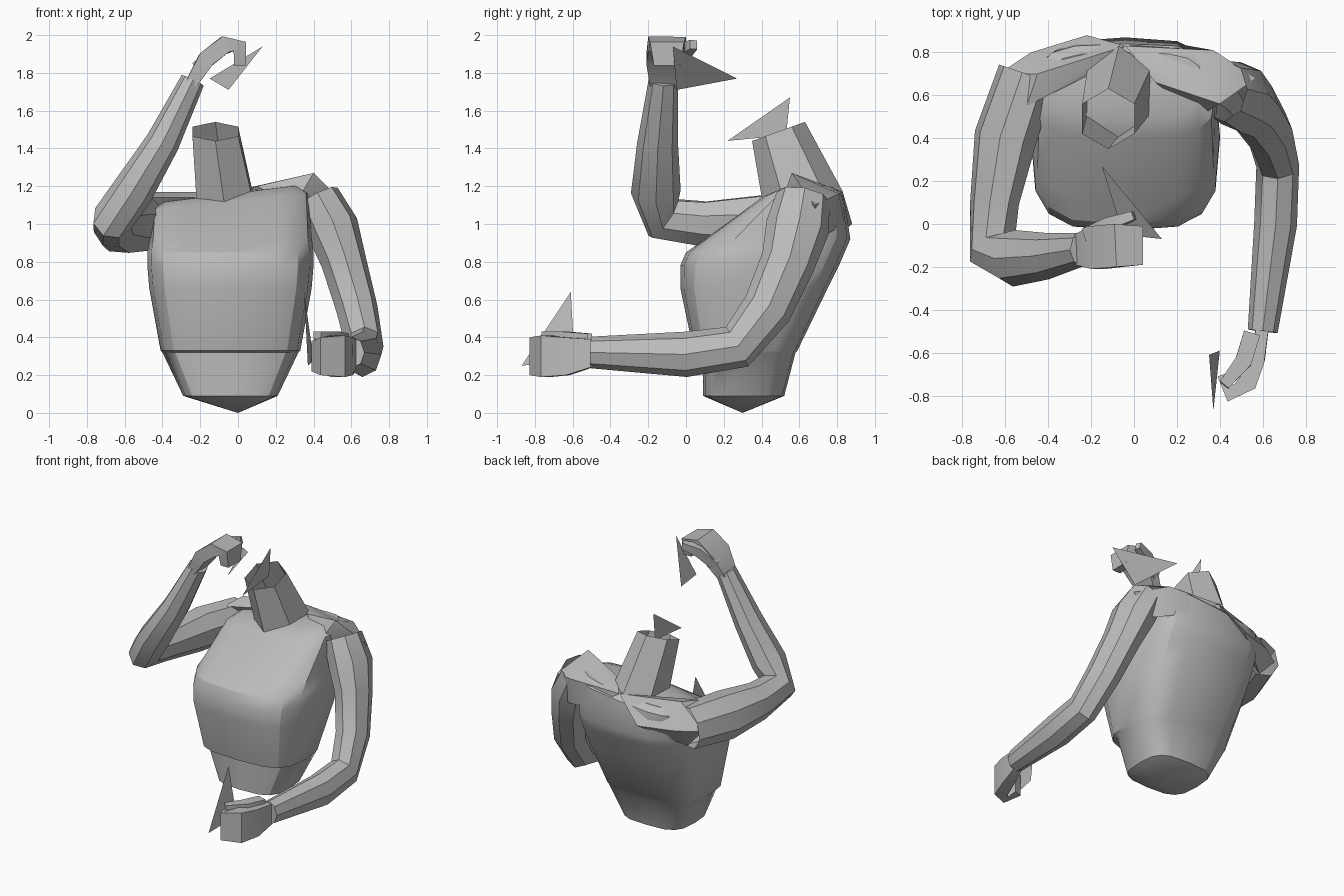
import bpy, bmesh, math
from mathutils import Vector

if "Cube" in bpy.data.objects:
    bpy.data.objects.remove(bpy.data.objects["Cube"], do_unlink=True)

# One plain grey for everything
grey = bpy.data.materials.new("plain grey")
grey.use_nodes = True
GREY = (0.5, 0.5, 0.5, 1)
grey.diffuse_color = GREY
grey.node_tree.nodes["Principled BSDF"].inputs["Base Color"].default_value = GREY


def finish(name, bm, smooth=True):
    """Turn a bmesh into a shaded, coloured object."""
    bmesh.ops.recalc_face_normals(bm, faces=bm.faces[:])
    mesh = bpy.data.meshes.new(name)
    bm.to_mesh(mesh)
    bm.free()
    mesh.materials.append(grey)
    part = bpy.data.objects.new(name, mesh)
    bpy.context.collection.objects.link(part)
    if smooth:
        bpy.ops.object.select_all(action='DESELECT')
        part.select_set(True)
        bpy.context.view_layer.objects.active = part
        bpy.ops.object.shade_smooth_by_angle(angle=math.radians(30))


def skin(name, rings, start=None, end=None, smooth=True):
    """Bridge rings of points; close each end with a fan to a point if given."""
    bm = bmesh.new()
    loops = [[bm.verts.new(point) for point in ring] for ring in rings]
    count = len(loops[0])
    for lower, upper in zip(loops, loops[1:]):
        for i in range(count):
            j = (i + 1) % count
            bm.faces.new((lower[i], lower[j], upper[j], upper[i]))
    for loop, tip in ((loops[0], start), (loops[-1], end)):
        if tip is not None:
            apex = bm.verts.new(tip)
            for i in range(count):
                bm.faces.new((loop[i], loop[(i + 1) % count], apex))
    finish(name, bm, smooth)


def section(center, rx, ry, pitch=0, roll=0, sides=16, power=1, turn=0):
    """Rounded box section around a center, tilted by pitch and roll."""
    points = []
    for i in range(sides):
        angle = math.tau * i / sides + turn
        c, s = math.cos(angle), math.sin(angle)
        x = rx * math.copysign(abs(c) ** power, c)
        y = ry * math.copysign(abs(s) ** power, s)
        points.append(Vector(center) + Vector((x, y, pitch * y + roll * x)))
    return points


def limb(name, path, ref, ratio, sides=8, turn=0):
    """Tube along (x, y, z, radius along ref); ratio scales the other radius."""
    centers = [Vector(step[:3]) for step in path]
    rings = []
    for i, center in enumerate(centers):
        ahead = centers[min(i + 1, len(centers) - 1)]
        behind = centers[max(i - 1, 0)]
        tangent = (ahead - behind).normalized()
        across = tangent.cross(Vector(ref)).normalized()
        along = across.cross(tangent)
        radius = path[i][-1]
        ring = []
        for k in range(sides):
            angle = math.tau * k / sides + turn
            offset = across * ratio * math.cos(angle) + along * math.sin(angle)
            ring.append(center + offset * radius)
        rings.append(ring)
    skin(name, rings, end=centers[-1])


def box_limb(name, path, ref, ratio):
    """Four-sided limb whose radii are half widths."""
    wide = [step[:3] + (step[-1] * math.sqrt(2),) for step in path]
    limb(name, wide, ref, ratio, sides=4, turn=math.pi / 4)


def hull(name, *points):
    bm = bmesh.new()
    for point in points:
        bm.verts.new(point)
    bmesh.ops.convex_hull(bm, input=bm.verts[:])
    finish(name, bm)


def plate(name, *corners):
    bm = bmesh.new()
    bm.faces.new([bm.verts.new(corner) for corner in corners])
    finish(name, bm, False)


# Torso: pointed waist, small hem step, chest, shoulders higher on the left
torso_rings = []
for z, half_width, front, back in (
        (0.09, 0.25, 0.09, 0.52),
        (0.32, 0.36, 0.09, 0.58),
        (0.33, 0.37, 0.04, 0.59),
        (0.66, 0.43, -0.03, 0.75),
        (0.78, 0.44, -0.03, 0.81),
        (0.85, 0.44, 0, 0.84),
        (0.92, 0.43, 0.1, 0.87),
        (1.12, 0.42, 0.4, 0.84),
        (1.16, 0.36, 0.5, 0.8)):
    torso_rings.append(section((-0.04, (front + back) / 2, z), half_width,
                               (back - front) / 2, roll=max(0, z - 0.85) * 0.4,
                               power=0.6))
skin("torso", torso_rings, start=(0, 0.3, 0), end=(0, 0.66, 1.17))

# Shoulder masses running from the back of the neck to each arm
NAPE = (-0.04, 0.83, 1.17)
hull("left_shoulder", NAPE,
     (0.1, 0.66, 1.2), (0.2, 0.84, 1), (0.37, 0.81, 1.16), (0.57, 0.68, 1.1),
     (0.4, 0.56, 1.27), (0.3, 0.5, 1.1), (0.46, 0.72, 0.93))
hull("right_shoulder", NAPE,
     (-0.2, 0.7, 1.14), (-0.22, 0.88, 1), (-0.48, 0.8, 1), (-0.63, 0.7, 1),
     (-0.45, 0.7, 1.17), (-0.5, 0.55, 1.14), (-0.5, 0.7, 0.86))

# Neck, leaning forward with an open top
hexagon = {"sides": 6, "turn": math.pi / 6}
skin("neck", [
    section((-0.07, 0.62, 1.13), 0.17, 0.21, pitch=0.2, roll=0.15, **hexagon),
    section((-0.12, 0.49, 1.49), 0.14, 0.14, pitch=0.36, **hexagon),
], smooth=False)
plate("neck_fin", (-0.12, 0.22, 1.44), (-0.12, 0.55, 1.67), (-0.12, 0.53, 1.47))

# Left arm, hanging and bent forward
limb("left_arm", [
    (0.42, 0.62, 1.14, 0.12),
    (0.5, 0.59, 0.98, 0.14),
    (0.56, 0.54, 0.8, 0.12),
    (0.63, 0.43, 0.55, 0.11),
    (0.67, 0.27, 0.35, 0.1),
    (0.66, 0, 0.31, 0.1),
    (0.6, -0.5, 0.32, 0.07),
], ref=(1, 0, 0), ratio=1.2)

# Left fist, fingers curled inward, thumb on top
UP = (0, 0, 1)
box_limb("left_fist", [
    (0.6, -0.48, 0.32, 0.07),
    (0.57, -0.63, 0.3, 0.1),
    (0.53, -0.74, 0.3, 0.11),
    (0.45, -0.79, 0.3, 0.1),
    (0.42, -0.7, 0.3, 0.08),
], UP, ratio=0.4)
box_limb("left_thumb", [
    (0.55, -0.51, 0.39, 0.03),
    (0.51, -0.64, 0.4, 0.03),
    (0.42, -0.75, 0.41, 0.02),
], UP, ratio=1.3)
plate("left_hand_fin", (0.35, -0.61, 0.64), (0.37, -0.87, 0.25), (0.4, -0.59, 0.28))

# Right arm, reaching forward with the forearm raised
limb("right_arm", [
    (-0.5, 0.7, 1, 0.13),
    (-0.6, 0.4, 1, 0.14),
    (-0.65, 0.1, 1, 0.11),
    (-0.66, -0.12, 1.03, 0.11),
    (-0.56, -0.16, 1.17, 0.11),
    (-0.4, -0.15, 1.43, 0.09),
    (-0.24, -0.12, 1.76, 0.065),
], ref=(-0.87, 0, 0.5), ratio=1.2)

# Right fist above the head, thumb behind
BACK = (0, 1, 0)
box_limb("right_fist", [
    (-0.25, -0.12, 1.74, 0.07),
    (-0.17, -0.11, 1.87, 0.1),
    (-0.07, -0.1, 1.95, 0.1),
    (0.01, -0.1, 1.94, 0.09),
    (0.01, -0.1, 1.84, 0.07),
], BACK, ratio=0.45)
box_limb("right_thumb", [
    (-0.21, -0.05, 1.83, 0.03),
    (-0.11, 0, 1.92, 0.03),
    (0, 0.04, 1.95, 0.02),
], BACK, ratio=1.2)
plate("right_hand_fin", (0.13, -0.07, 1.94), (-0.15, 0.27, 1.77), (-0.05, -0.05, 1.71))
